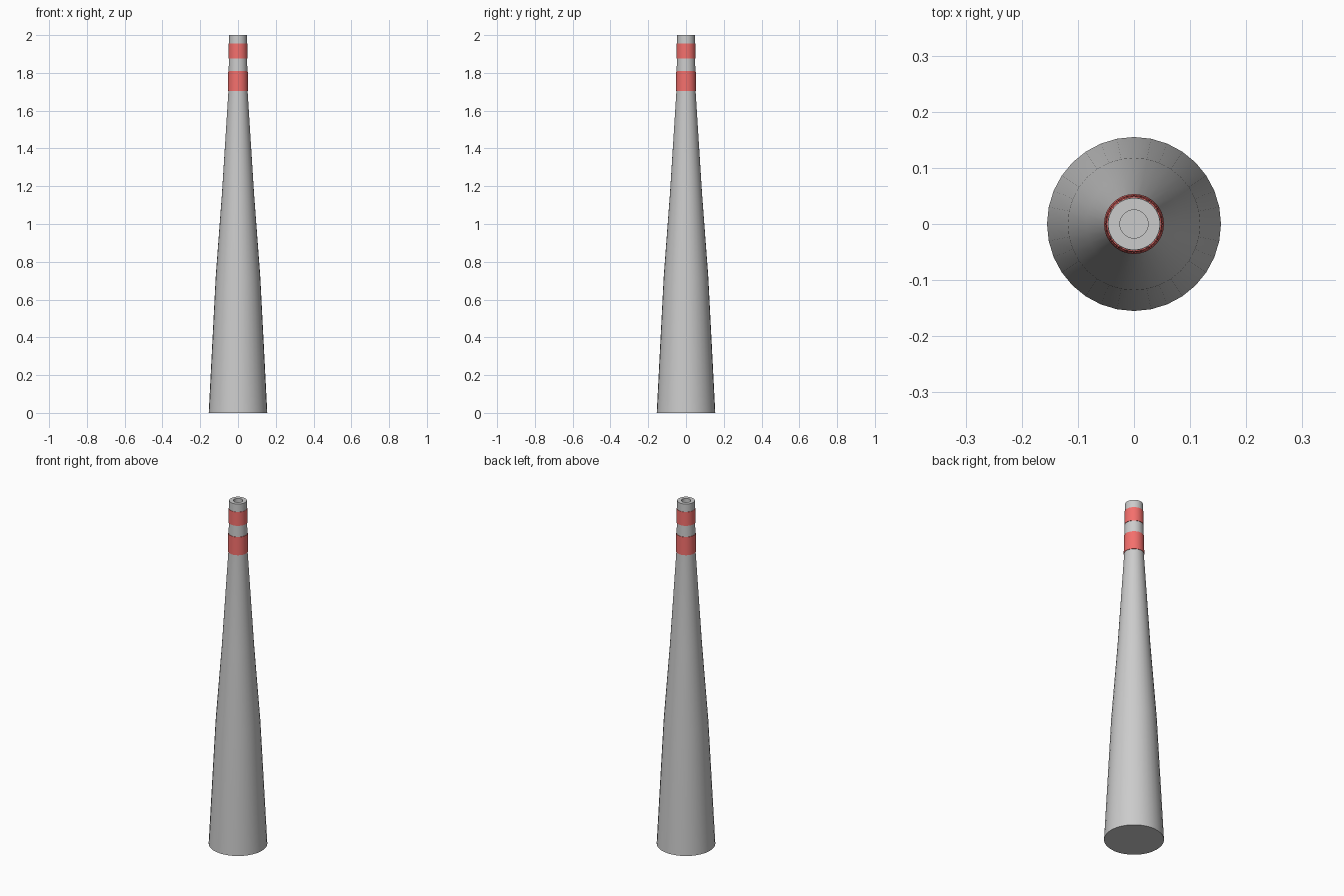
import bpy, math

if "Cube" in bpy.data.objects:
    bpy.data.objects.remove(bpy.data.objects["Cube"])

SIDES = 32


def lathe(name, profile, closed=False, material=None):
    """Revolve (radius, z) points round the z axis; open ends are capped."""
    verts = [(r * math.cos(2 * math.pi * i / SIDES), r * math.sin(2 * math.pi * i / SIDES), z)
             for r, z in profile for i in range(SIDES)]
    n = len(profile)
    faces = []
    for k in range(n if closed else n - 1):
        a, b = k * SIDES, ((k + 1) % n) * SIDES
        for i in range(SIDES):
            j = (i + 1) % SIDES
            faces.append((a + i, a + j, b + j, b + i))
    if not closed:
        faces.append(tuple(reversed(range(SIDES))))
        faces.append(tuple(range((n - 1) * SIDES, n * SIDES)))
    mesh = bpy.data.meshes.new(name)
    mesh.from_pydata(verts, [], faces)
    obj = bpy.data.objects.new(name, mesh)
    bpy.context.collection.objects.link(obj)
    if material:
        mesh.materials.append(material)
    bpy.ops.object.select_all(action='DESELECT')
    obj.select_set(True)
    bpy.context.view_layer.objects.active = obj
    bpy.ops.object.shade_smooth_by_angle(angle=math.radians(30))
    return obj


# Tapered shaft with a small flue opening at the top
lathe("chimney_shaft", [(0.155, 0), (0.118, 0.72), (0.085, 1.16), (0.051, 1.70),
                        (0.0465, 2.0), (0.025, 2.0), (0.025, 1.95)])

# Painted warning bands standing slightly proud of the shaft
red = bpy.data.materials.new("warning_red")
red.diffuse_color = (0.9, 0.16, 0.15, 1)
red.use_nodes = True
red.node_tree.nodes["Principled BSDF"].inputs["Base Color"].default_value = red.diffuse_color
for name, z0, z1, r0, r1 in (("lower_band", 1.705, 1.81, 0.0535, 0.0515),
                             ("upper_band", 1.875, 1.955, 0.0505, 0.049)):
    lathe(name, [(r0 - 0.006, z0), (r0, z0), (r1, z1), (r1 - 0.006, z1)], True, red)
